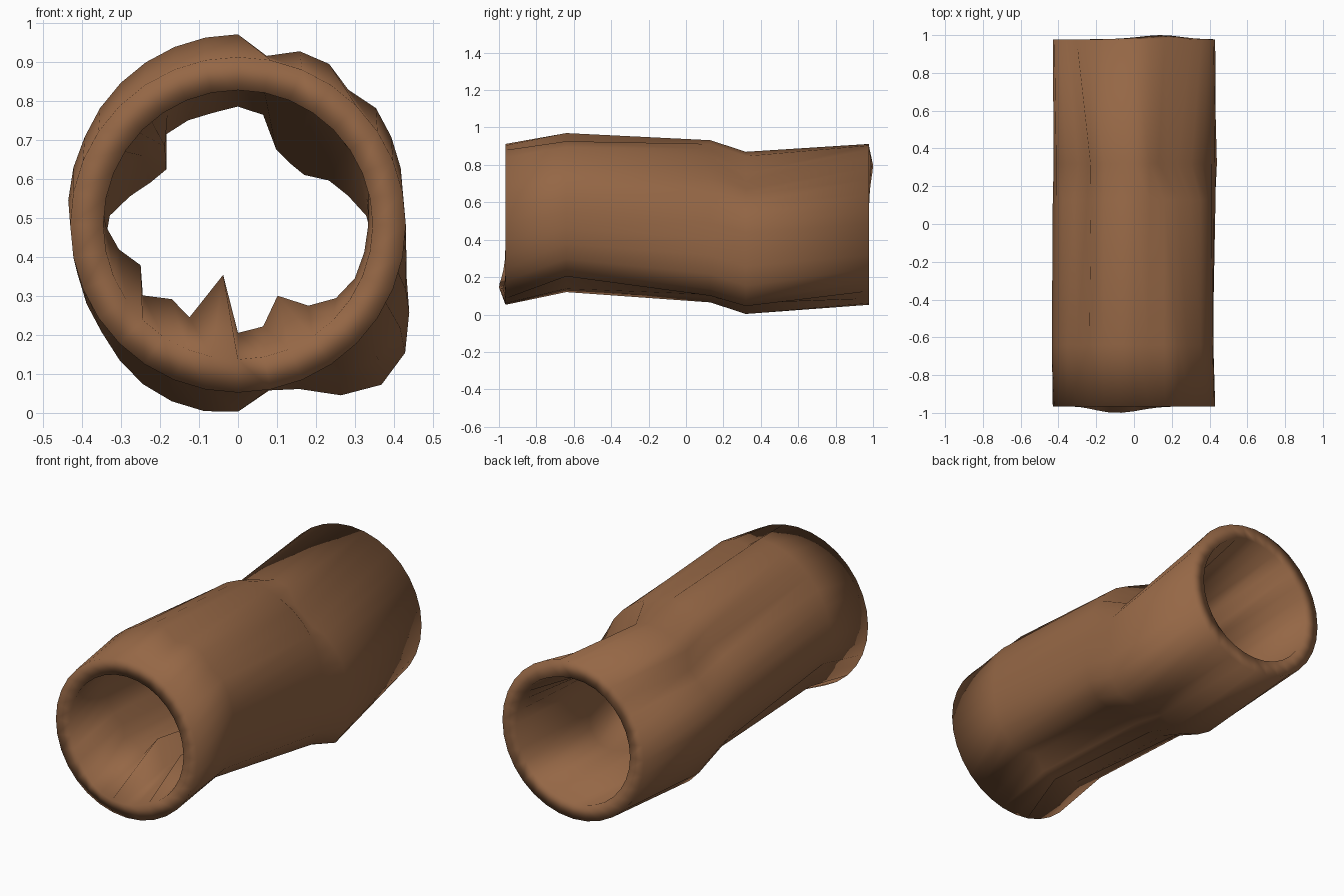
import bpy, bmesh, math

if "Cube" in bpy.data.objects:
    bpy.data.objects.remove(bpy.data.objects["Cube"])

N = 32          # sides, one radius every 11.25 degrees from +x towards +z
WALL = 0.085

# Gnarled outer radii of the three inner stations
front_r = [.42, .425, .425, .425, .40, .42, .413, .377, .425, .425, .425, .425, .425, .425, .425, .43,
           .435, .43, .415, .385, .43, .39, .41, .28, .425, .415, .35, .41, .44, .445, .435, .425]
mid_r = [.42, .42, .42, .42, .42, .42, .42, .425, .437, .43, .42, .41, .35, .38, .41, .42,
         .43, .43, .43, .42, .42, .42, .425, .43, .43, .41, .42, .475, .51, .50, .465, .44]
back_r = [.43, .42, .39, .365, .325, .325, .34, .415, .43, .42, .42, .415, .345, .355, .385, .42,
          .425, .42, .42, .42, .43, .44, .444, .444, .437, .39, .41, .475, .52, .515, .475, .44]
end_r = [.43] * N

# (y, centre height, radii)
stations = [(-.965, .482, end_r), (-.64, .545, front_r), (.13, .495, mid_r),
            (.32, .44, back_r), (.978, .482, end_r)]


def swelling(i, centre):
    """Gentle swelling of the inner rim around one direction."""
    d = (i * 360 / N - centre + 180) % 360 - 180
    return .035 * math.exp(-(d / 28) ** 2)


bm = bmesh.new()


def ring(y, zc, radii, inset=0.0):
    loop = []
    for i in range(N):
        a = math.tau * i / N
        r = radii[i] - inset
        dy = 0
        if inset and y < -.9:
            dy = -swelling(i, 255)
        elif inset and y > .9:
            dy = swelling(i, 65) * .63
        loop.append(bm.verts.new((r * math.cos(a), y + dy, zc + r * math.sin(a))))
    return loop


# Outer bark, then the inner wall back to the front
loops = [ring(*s) for s in stations]
loops += [ring(*s, WALL) for s in reversed(stations)]

# Bridge the loops into a closed tube, rims included
for k, a in enumerate(loops):
    b = loops[(k + 1) % len(loops)]
    for i in range(N):
        j = (i + 1) % N
        bm.faces.new((a[i], a[j], b[j], b[i]))
bmesh.ops.recalc_face_normals(bm, faces=bm.faces[:])

mesh = bpy.data.meshes.new("hollow_log")
bm.to_mesh(mesh)
bm.free()
log = bpy.data.objects.new("hollow_log", mesh)
bpy.context.collection.objects.link(log)

# Brown wood
wood = bpy.data.materials.new("wood")
wood.diffuse_color = (.30, .135, .06, 1)
wood.use_nodes = True
wood.node_tree.nodes["Principled BSDF"].inputs["Base Color"].default_value = wood.diffuse_color
mesh.materials.append(wood)

# The rims are softly shaded too, so smooth everything
bpy.context.view_layer.objects.active = log
log.select_set(True)
bpy.ops.object.shade_smooth()
